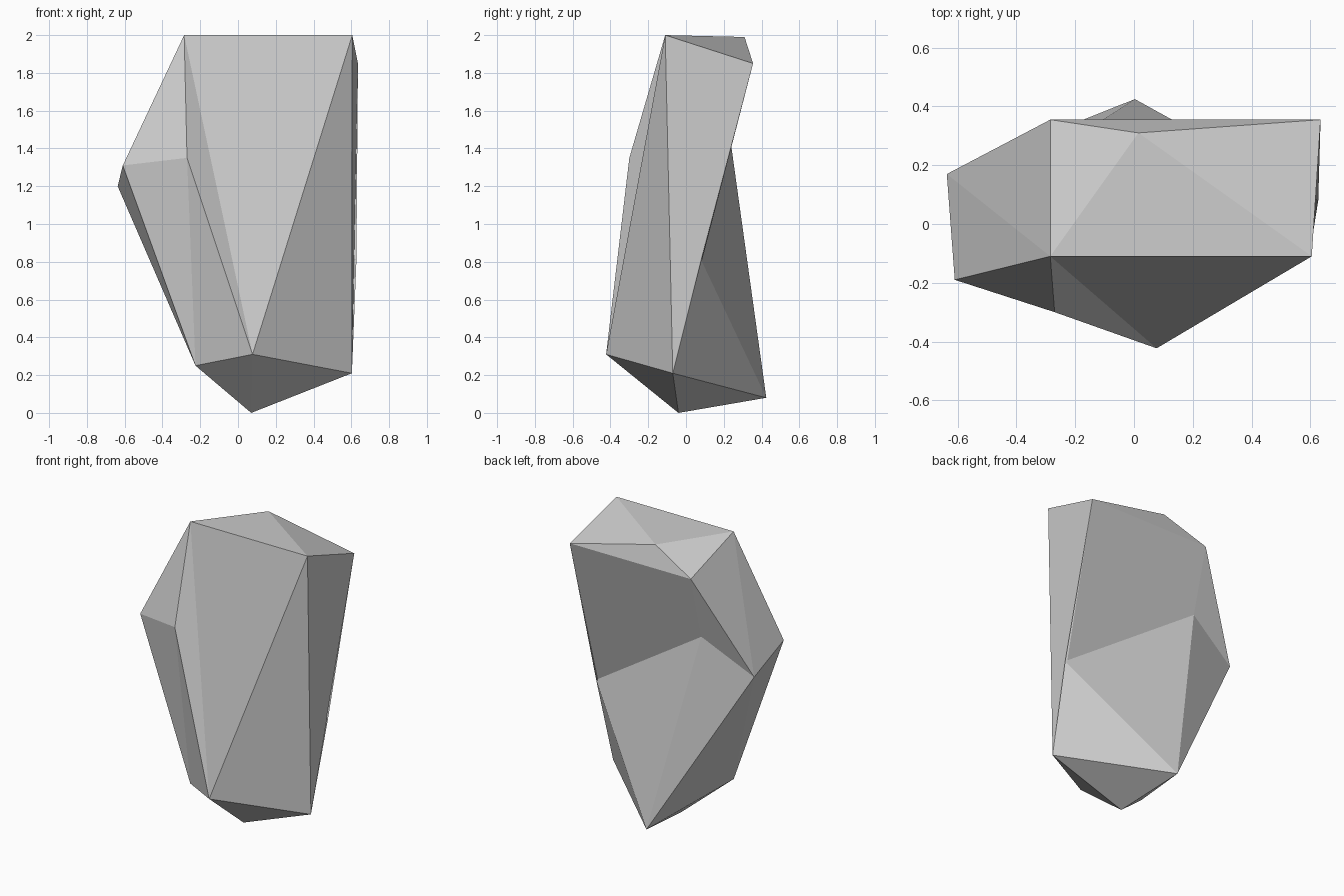
import bpy, bmesh

if "Cube" in bpy.data.objects:
    bpy.data.objects.remove(bpy.data.objects["Cube"])

# Corner points of the faceted boulder, named by letter
corners = {
    # top ridge
    "A": (-.285, -.11, 2.0), "B": (.605, -.11, 2.0), "C": (.635, .355, 1.85),
    "D": (-.285, .355, 1.85), "E": (.015, .31, 1.99),
    # left shoulder
    "F": (-.61, -.19, 1.31), "G": (-.637, .17, 1.2), "H": (-.27, -.30, 1.35),
    # base
    "I": (.077, -.423, .31), "J": (-.225, -.197, .25), "K": (.07, -.04, 0),
    "L": (.603, -.07, .21), "M": (.003, .425, .08),
    # hollow in the back
    "N": (.627, .08, .81), "O": (-.285, .24, 1.41),
}
facets = ("ABE BCE AED DEC ADG AGF "                      # top and left slope
          "AFH AHI ABI BIL HIJ FHJ FGJ "                  # front
          "CNO CDO NOM MOG DOG NLM CLN BCL GJM "          # back and right
          "JIK ILK LMK MJK").split()                      # underside

bm = bmesh.new()
verts = {name: bm.verts.new(co) for name, co in corners.items()}
for facet in facets:
    bm.faces.new([verts[c] for c in facet])
bmesh.ops.recalc_face_normals(bm, faces=bm.faces[:])

mesh = bpy.data.meshes.new("boulder")
bm.to_mesh(mesh)
bm.free()
bpy.context.collection.objects.link(bpy.data.objects.new("boulder", mesh))
